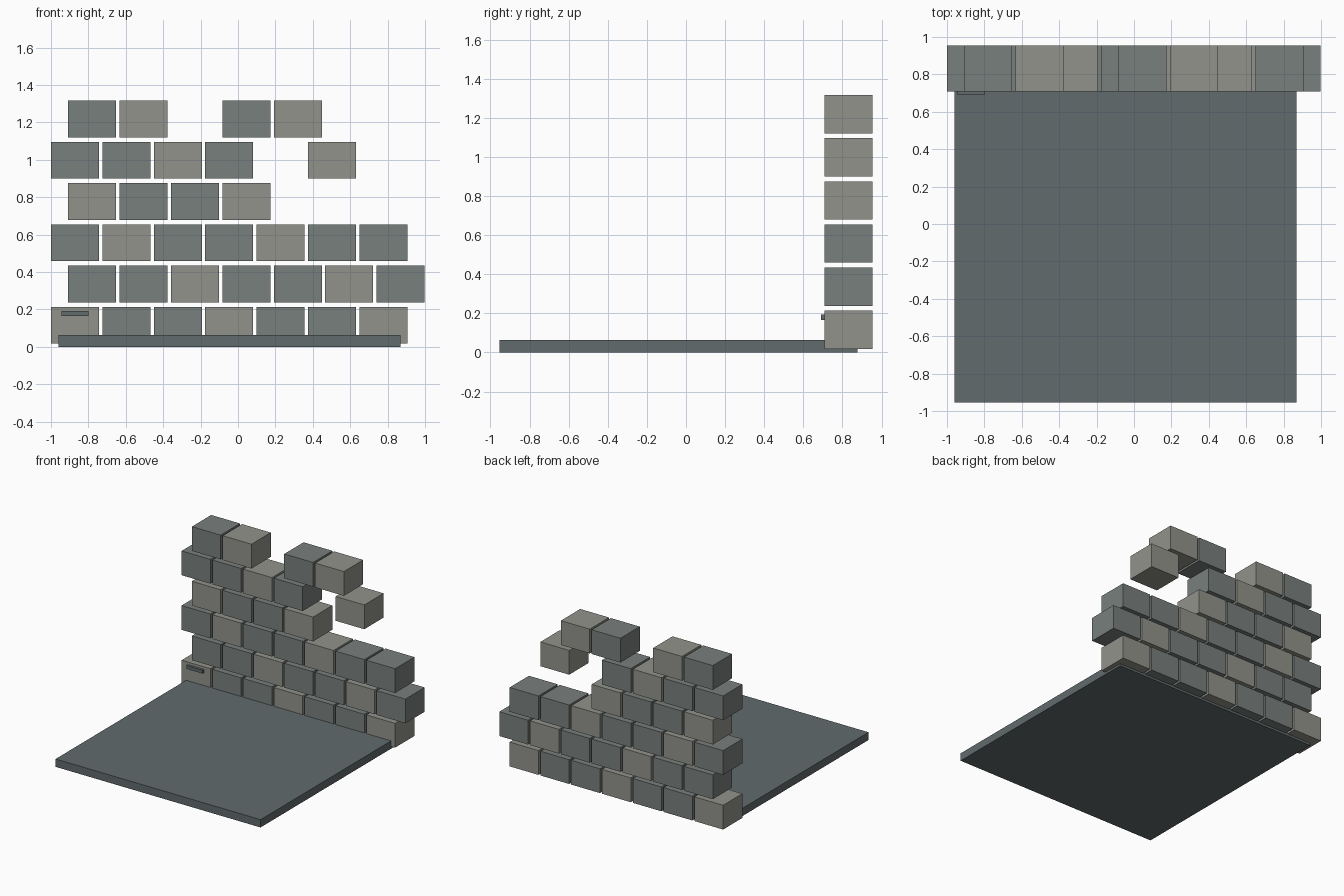
import bpy

if "Cube" in bpy.data.objects:
    bpy.data.objects.remove(bpy.data.objects["Cube"])


def material(name, rgb):
    m = bpy.data.materials.new(name)
    m.diffuse_color = (*rgb, 1)
    m.use_nodes = True
    m.node_tree.nodes["Principled BSDF"].inputs["Base Color"].default_value = m.diffuse_color
    return m


SLATE = material("slate", (0.12, 0.145, 0.15))
DARK = material("dark_stone", (0.19, 0.215, 0.205))
LIGHT = material("light_stone", (0.29, 0.29, 0.26))


def box(name, lo, hi, mat):
    bpy.ops.mesh.primitive_cube_add(
        size=1, location=[(a + b) / 2 for a, b in zip(lo, hi)])
    ob = bpy.context.object
    ob.name = name
    ob.scale = [b - a for a, b in zip(lo, hi)]
    bpy.ops.object.transform_apply(location=False, rotation=False, scale=True)
    ob.data.materials.append(mat)
    return ob


# Floor slab
box("floor_slab", (-0.96, -0.955, 0), (0.87, 0.877, 0.063), SLATE)

# Ruined wall, bottom row first: D dark brick, L light brick, . missing brick
ROWS = ["LDDLDDL", "DDLDDLD", "DLDDLDD", "LDDL", "DDLD.L", "DL.DL"]
WIDTH, HEIGHT = 0.257, 0.196
PITCH_X, PITCH_Z = 0.2748, 0.2205
for r, row in enumerate(ROWS):
    z = 0.018 + r * PITCH_Z
    start = -1.0 if r % 2 == 0 else -0.908
    for c, kind in enumerate(row):
        if kind == ".":
            continue
        x = start + c * PITCH_X
        box(f"brick_{r}_{c}", (x, 0.709, z), (x + WIDTH, 0.955, z + HEIGHT),
            LIGHT if kind == "L" else DARK)

# Small bar set in the face of the lower left brick
box("wall_bar", (-0.945, 0.691, 0.166), (-0.80, 0.715, 0.193), SLATE)
